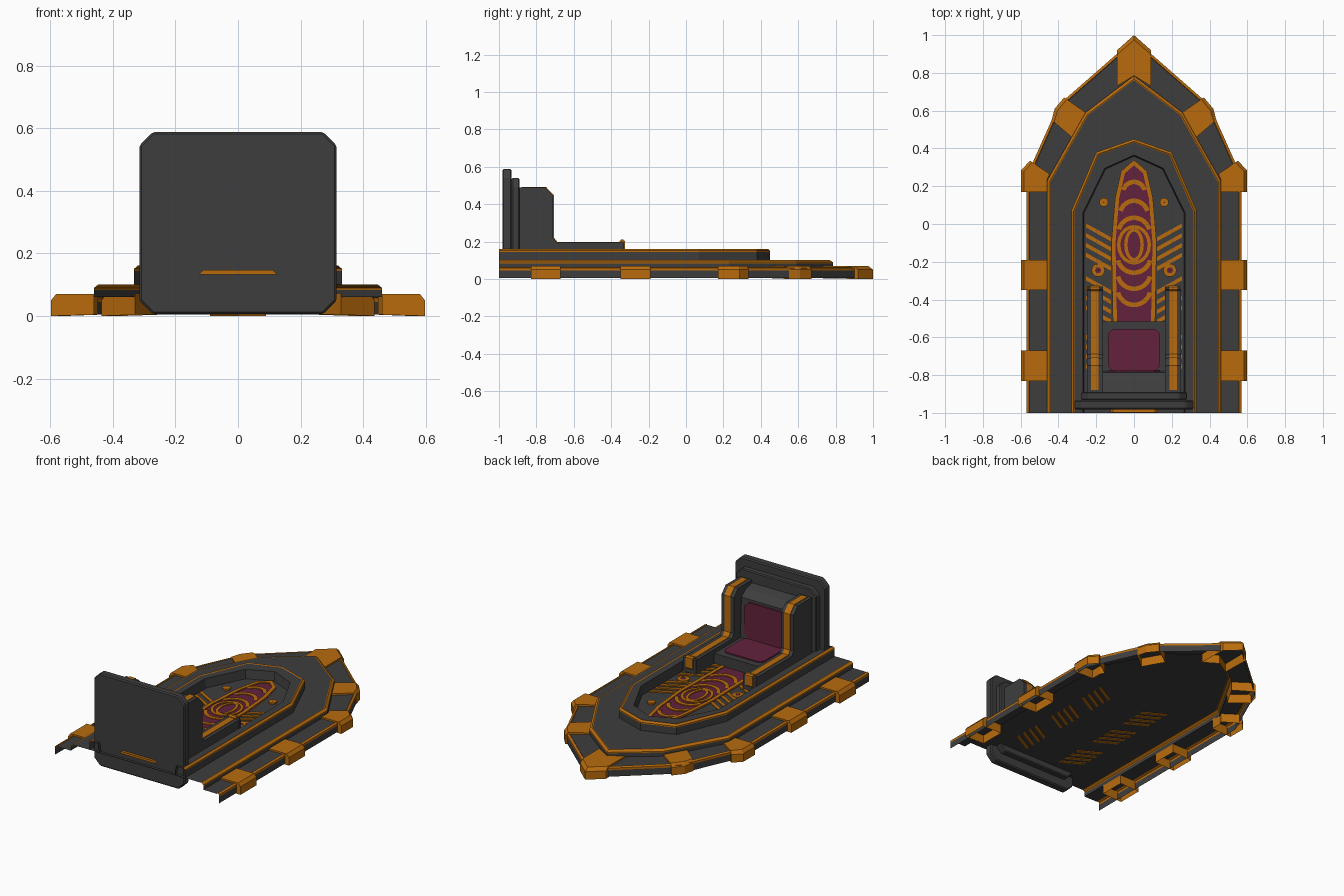
import bpy, bmesh, math
from mathutils import Vector

if "Cube" in bpy.data.objects:
    bpy.data.objects.remove(bpy.data.objects["Cube"])


def material(name, rgb):
    m = bpy.data.materials.new(name)
    m.diffuse_color = (*rgb, 1)
    m.use_nodes = True
    m.node_tree.nodes["Principled BSDF"].inputs["Base Color"].default_value = m.diffuse_color
    return m


DARK = material("dark grey", (0.048, 0.048, 0.048))
GOLD = material("amber gold", (0.48, 0.148, 0.004))
WINE = material("wine red", (0.125, 0.016, 0.045))
MATS = [DARK, GOLD, WINE]
D, G, W = 0, 1, 2


def build(name, verts, faces, mats):
    me = bpy.data.meshes.new(name)
    me.from_pydata(verts, [], faces)
    for m in MATS:
        me.materials.append(m)
    for p, i in zip(me.polygons, mats):
        p.material_index = i
    bm = bmesh.new()
    bm.from_mesh(me)
    bmesh.ops.recalc_face_normals(bm, faces=bm.faces)
    bm.to_mesh(me)
    bm.free()
    ob = bpy.data.objects.new(name, me)
    bpy.context.collection.objects.link(ob)
    return ob


def mirrored(half):
    """Half outline ending on x = 0, completed on the other side."""
    return half + [(-x, y) for x, y in half[-2::-1]]


def offset(path, d):
    """Parallel polyline, d to the left, with mitred corners."""
    p = [Vector(q) for q in path]
    n = []
    for a, b in zip(p, p[1:]):
        t = (b - a).normalized()
        n.append(Vector((-t.y, t.x)))
    out = []
    for i, q in enumerate(p):
        a, b = n[max(i - 1, 0)], n[min(i, len(n) - 1)]
        out.append(tuple(q + (a + b) * (d / (1 + a.dot(b)))))
    return out


def loft(name, rings, bands, cap=None, ends=False):
    """Join open rings [(points, z)]; bands gives the colour of each step."""
    n = len(rings[0][0])
    verts = [(x, y, z) for pts, z in rings for x, y in pts]
    faces, mats = [], []
    for k, m in enumerate(bands):
        for i in range(n - 1):
            a = k * n + i
            faces.append((a, a + 1, a + n + 1, a + n))
            mats.append(m)
    if cap is not None:
        faces.append(tuple(range((len(rings) - 1) * n, len(rings) * n)))
        mats.append(cap)
    if ends:
        for i in (0, n - 1):
            faces.append(tuple(k * n + i for k in range(len(rings))))
            mats.append(bands[0])
    return build(name, verts, faces, mats)


def prism(name, poly, axis, a, b, mat, bevel=0):
    put = {"x": lambda u, v, w: (w, u, v), "y": lambda u, v, w: (u, w, v),
           "z": lambda u, v, w: (u, v, w)}[axis]
    n = len(poly)
    verts = [put(u, v, w) for w in (a, b) for u, v in poly]
    faces = [tuple(range(n)), tuple(range(n, 2 * n))]
    faces += [(i, (i + 1) % n, n + (i + 1) % n, n + i) for i in range(n)]
    ob = build(name, verts, faces, [mat] * len(faces))
    if bevel:
        mod = ob.modifiers.new("bevel", "BEVEL")
        mod.width, mod.segments = bevel, 1
    return ob


def chamfered(x0, x1, y0, y1, c):
    return [(x0 + c, y0), (x1 - c, y0), (x1, y0 + c), (x1, y1 - c),
            (x1 - c, y1), (x0 + c, y1), (x0, y1 - c), (x0, y0 + c)]


def arc(name, cx, cy, rx, ry, width, a0, a1, n, mat=G, top=0.110):
    ang = [math.radians(a0 + (a1 - a0) * i / n) for i in range(n + 1)]
    ring = lambda d: [(cx + (rx - d) * math.cos(t), cy + (ry - d) * math.sin(t)) for t in ang]
    loft(name, [(ring(0), 0.1), (ring(0), top), (ring(width), top), (ring(width), 0.1)], [mat] * 3)


# Three stepped hull tiers, open underneath and at the flat end
hull1 = mirrored([(0.57, -1), (0.57, 0.25), (0.40, 0.63), (0, 0.98)])
hull2 = mirrored([(0.46, -1), (0.46, 0.23), (0.257, 0.59), (0, 0.785)])
hull3 = mirrored([(0.332, -1), (0.332, 0.07), (0.20, 0.38), (0, 0.45)])
well = mirrored([(0.27, -1), (0.27, 0.06), (0.155, 0.295), (0, 0.365)])
loft("lower_tier", [(hull1, 0.005), (hull1, 0.045), (hull1, 0.058), (offset(hull1, 0.013), 0.064),
                    (offset(hull1, 0.016), 0.06), (hull2, 0.06)], [D, G, G, G, D])
loft("middle_tier", [(hull2, 0.06), (hull2, 0.083), (hull2, 0.09), (offset(hull2, 0.014), 0.101),
                     (offset(hull2, 0.019), 0.1)], [D, G, G, G], cap=D)
loft("upper_tier", [(hull3, 0.1), (hull3, 0.143), (hull3, 0.151), (offset(hull3, 0.012), 0.161),
                    (offset(hull3, 0.018), 0.157), (well, 0.157), (offset(well, 0.006), 0.1)],
     [D, G, G, G, D, D])


# Gold clamps around the hull edge
def clamp(name, inner, outer):
    edge = [tuple(Vector(a).lerp(Vector(b), 0.88)) for a, b in zip(inner, outer)]
    loft(name, [(inner, 0.004), (inner, 0.07), (edge, 0.07), (outer, 0.05), (outer, 0)],
         [G] * 4, ends=True)


side_clamps = [([(0.46, y), (0.46, y + 0.16)], [(0.598, y), (0.598, y + 0.16)]) for y in (-0.83, -0.35)]
side_clamps += [
    ([(0.46, 0.17), (0.46, 0.235), (0.447, 0.265)], [(0.598, 0.17), (0.598, 0.285), (0.55, 0.335)]),
    ([(0.33, 0.46), (0.292, 0.528), (0.255, 0.59)], [(0.436, 0.55), (0.42, 0.61), (0.37, 0.67)])]
for i, (inner, outer) in enumerate(side_clamps):
    for s in (1, -1):
        clamp(f"clamp_{i}_{s}", [(s * x, y) for x, y in inner], [(s * x, y) for x, y in outer])
clamp("prow_clamp", mirrored([(0.09, 0.73), (0, 0.785)]), mirrored([(0.09, 0.92), (0, 1.0)]))

# Carpet with border, arcs and a central eye-shaped ring
rug = mirrored([(0.112, -0.52), (0.12, -0.1), (0.1, 0.14), (0.068, 0.28), (0, 0.34)])
prism("carpet", rug, "z", 0.101, 0.105, W)
inner = offset(rug, 0.022)
loft("carpet_border", [(rug, 0.1), (rug, 0.111), (inner, 0.111), (inner, 0.1)], [G] * 3)
for i, (top, r) in enumerate([(0.235, 0.07), (0.135, 0.085), (0.045, 0.095)]):
    arc(f"upper_arc_{i}", 0, top - r, r, r, 0.024, 15, 165, 12)
for i, low in enumerate((-0.27, -0.355, -0.44)):
    arc(f"lower_arc_{i}", 0, low + 0.1, 0.1, 0.1, 0.024, 195, 345, 12)
arc("outer_ring", 0, -0.11, 0.09, 0.105, 0.018, 0, 360, 20)
arc("inner_ring", 0, -0.11, 0.052, 0.088, 0.018, 0, 360, 20)

# Slanted floor bars and round studs, on both sides
for s in (1, -1):
    for g, y0 in enumerate((-0.07, -0.35, -0.66)):
        for k in range(4):
            y = y0 - 0.052 * k
            prism(f"floor_bar_{g}_{k}_{s}", [(s * 0.122, y - 0.022), (s * 0.255, y + 0.052),
                  (s * 0.255, y + 0.074), (s * 0.122, y)], "z", 0.096, 0.107, G)
    arc(f"small_stud_{s}", s * 0.16, 0.115, 0.024, 0.024, 0.022, 0, 360, 10)
    arc(f"large_stud_{s}", s * 0.19, -0.245, 0.036, 0.036, 0.02, 0, 360, 10)
    arc(f"stud_gem_{s}", s * 0.19, -0.245, 0.017, 0.017, 0.016, 0, 360, 8, W, 0.108)

# Tall back panel, its inner layer and a gold grip on the outside
prism("back_panel", chamfered(-0.315, 0.315, 0.006, 0.588, 0.042), "y", -0.982, -0.932, D, 0.007)
prism("back_layer", chamfered(-0.28, 0.28, 0.06, 0.54, 0.04), "y", -0.932, -0.89, D, 0.006)
prism("back_grip", [(-0.125, 0.133), (0.125, 0.133), (0.112, 0.147), (-0.112, 0.147)], "y", -0.998, -0.98, G)

# Seat body with wine red pads
prism("seat", [(-0.515, 0.1), (-0.515, 0.17), (-0.775, 0.17), (-0.785, 0.42), (-0.83, 0.455),
               (-0.89, 0.47), (-0.89, 0.1)], "x", -0.175, 0.175, D)
prism("seat_pad", chamfered(-0.137, 0.137, -0.78, -0.555, 0.025), "z", 0.165, 0.178, W)
prism("back_pad", chamfered(-0.137, 0.137, 0.175, 0.405, 0.03), "y", -0.79, -0.772, W)

# Armrests with wings, gold strip and front knob
rail = [(-0.34, 0.194), (-0.69, 0.194), (-0.71, 0.22), (-0.71, 0.445), (-0.75, 0.488), (-0.88, 0.488)]
for s in (1, -1):
    prism(f"armrest_{s}", rail + [(-0.89, 0.488), (-0.89, 0.1), (-0.34, 0.1)],
          "x", s * 0.165, s * 0.25, D)
    prism(f"armrest_strip_{s}", offset(rail, -0.004) + offset(rail, 0.004)[::-1],
          "x", s * 0.187, s * 0.228, G)
    prism(f"armrest_knob_{s}", chamfered(-0.356, -0.326, 0.13, 0.21, 0.008),
          "x", s * 0.182, s * 0.233, G)
    prism(f"armrest_front_{s}", chamfered(-0.352, -0.332, 0.1, 0.2, 0.006),
          "x", s * 0.163, s * 0.252, D)
